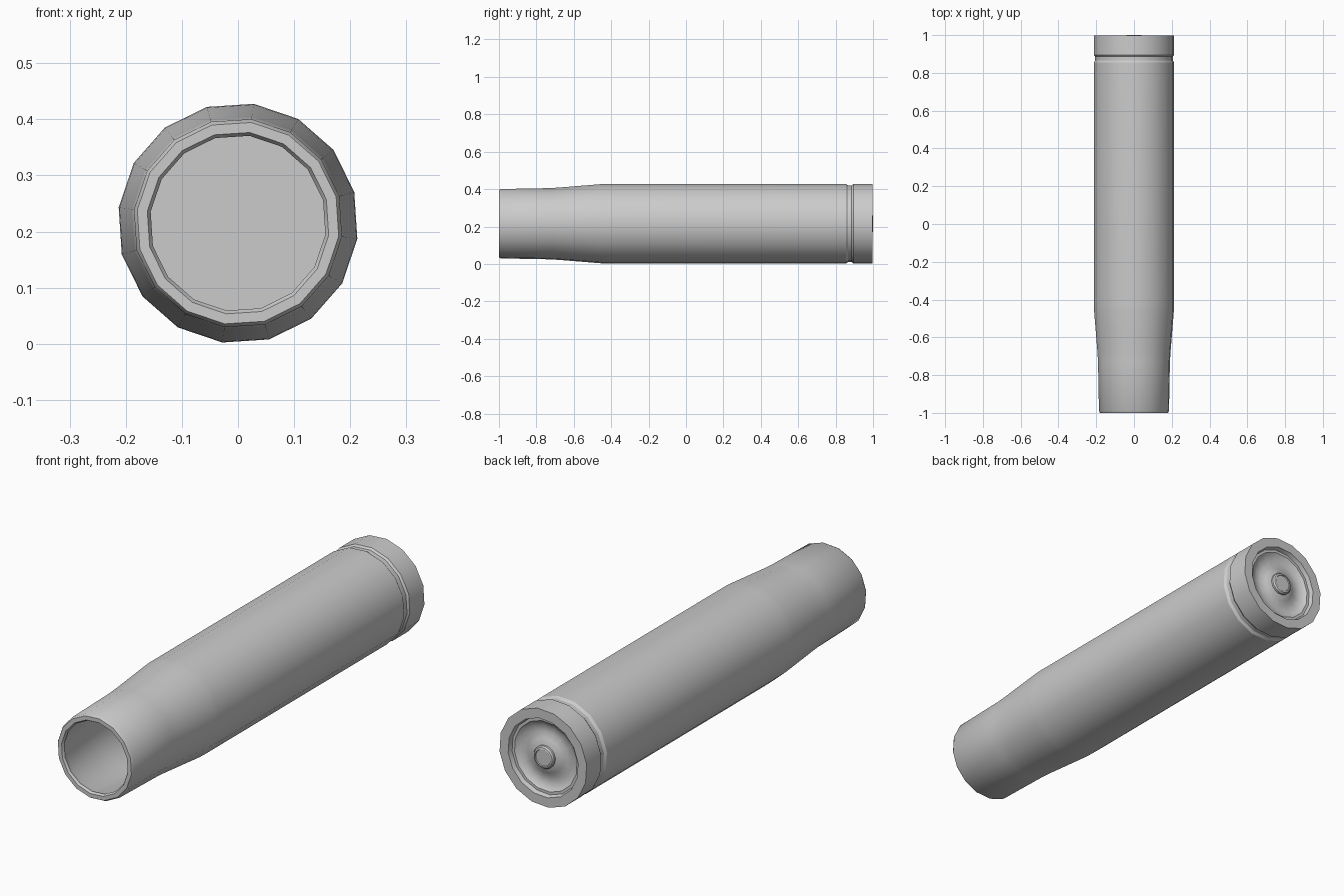
import bpy, bmesh, math

if "Cube" in bpy.data.objects:
    bpy.data.objects.remove(bpy.data.objects["Cube"])

SIDES = 16
START = math.radians(-7.5)
AXIS_Z = 0.215


def lathe(name, profile, angle=30):
    """Turn (radius, y) points around the long axis; radius 0 makes a pole."""
    bm = bmesh.new()
    rings = []
    for r, y in profile:
        if r == 0:
            rings.append([bm.verts.new((0, y, AXIS_Z))] * SIDES)
        else:
            rings.append([bm.verts.new((r * math.cos(START + i * math.tau / SIDES), y,
                                        AXIS_Z + r * math.sin(START + i * math.tau / SIDES)))
                          for i in range(SIDES)])
    for a, b in zip(rings, rings[1:]):
        for i in range(SIDES):
            j = (i + 1) % SIDES
            bm.faces.new(list(dict.fromkeys((a[i], a[j], b[j], b[i]))))
    bmesh.ops.recalc_face_normals(bm, faces=bm.faces)
    mesh = bpy.data.meshes.new(name)
    bm.to_mesh(mesh)
    bm.free()
    obj = bpy.data.objects.new(name, mesh)
    bpy.context.collection.objects.link(obj)
    bpy.ops.object.select_all(action='DESELECT')
    obj.select_set(True)
    bpy.context.view_layer.objects.active = obj
    bpy.ops.object.shade_smooth_by_angle(angle=math.radians(angle))
    return obj


# Hollow casing: inside floor, bore, mouth, shoulder, groove, rim, dished base
inside = [(0, 0.85), (0.195, 0.85), (0.197, -0.45), (0.183, -0.58),
          (0.172, -0.72), (0.163, -0.97), (0.157, -0.99), (0.163, -1.0)]
outside = [(0.181, -1.0), (0.187, -0.99), (0.192, -0.73), (0.195, -0.68),
           (0.204, -0.57), (0.213, -0.46), (0.2145, -0.43), (0.2145, 0.855)]
groove = [(0.207, 0.866), (0.207, 0.886), (0.2145, 0.895)]
base = [(0.2145, 0.997), (0.172, 0.997), (0.166, 0.978), (0.154, 0.978),
        (0.146, 0.971), (0.125, 0.962), (0.10, 0.962), (0.075, 0.971),
        (0.055, 0.982), (0, 0.982)]
lathe("casing", inside + outside + groove + base)

# Raised primer cap in the middle of the base
lathe("primer", [(0, 0.975), (0.05, 0.975), (0.05, 0.991), (0.045, 0.998),
                 (0.038, 1.0), (0.036, 0.996), (0, 0.996)])
